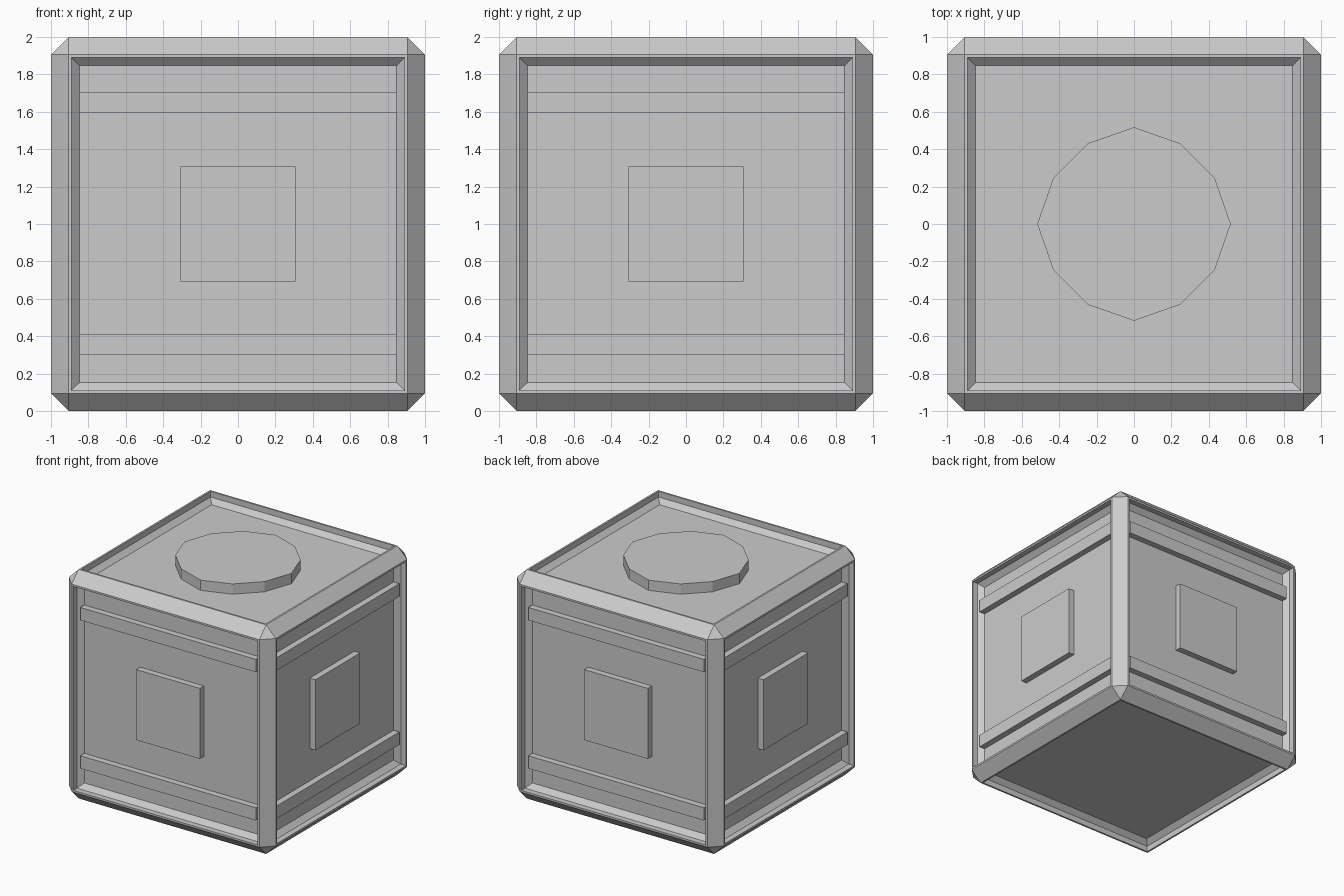
import bpy, bmesh, math
from mathutils import Matrix, Vector

if "Cube" in bpy.data.objects:
    bpy.data.objects.remove(bpy.data.objects["Cube"])

BEVEL, PANEL, PROUD = 0.094, 0.91, 0.965   # edge chamfer, panel plane, raised plane


def finish(bm, name):
    bmesh.ops.recalc_face_normals(bm, faces=bm.faces)
    mesh = bpy.data.meshes.new(name)
    bm.to_mesh(mesh)
    bm.free()
    obj = bpy.data.objects.new(name, mesh)
    bpy.context.collection.objects.link(obj)
    return obj


def side_plate(name, width, height, z, angle):
    """Box standing proud of the front panel, turned about z to another side."""
    depth = PROUD - PANEL
    bm = bmesh.new()
    bmesh.ops.create_cube(bm, size=1)
    m = (Matrix.Rotation(angle, 4, 'Z')
         @ Matrix.Translation((0, -(PANEL + PROUD) / 2, z))
         @ Matrix.Diagonal((width, depth, height, 1)))
    bmesh.ops.transform(bm, matrix=m, verts=bm.verts)
    return finish(bm, name)


# Crate body: chamfered cube with a stepped recess in every side
bm = bmesh.new()
bmesh.ops.create_cube(bm, size=2, matrix=Matrix.Translation((0, 0, 1)))
bmesh.ops.bevel(bm, geom=bm.edges[:], offset=BEVEL, segments=1,
                profile=0.5, affect='EDGES')
panels = [f for f in bm.faces if f.calc_area() > 1]
for thickness, depth in ((0.016, 0), (0, -0.05), (0.042, -0.04)):
    bmesh.ops.inset_individual(bm, faces=panels, thickness=thickness,
                               depth=depth, use_even_offset=True)
finish(bm, "crate_body")

# Two slats and a square plate on each of the four sides
for i, side in enumerate(("front", "right", "back", "left")):
    angle = i * math.pi / 2
    side_plate(side + "_lower_slat", 1.696, 0.112, 0.355, angle)
    side_plate(side + "_upper_slat", 1.696, 0.112, 1.65, angle)
    side_plate(side + "_square_plate", 0.616, 0.616, 1.0, angle)

# Twelve-sided lid disc on top, slightly longer on the axes
bm = bmesh.new()
ring = []
for i in range(12):
    r = 0.517 if i % 3 == 0 else 0.497
    a = i * math.pi / 6
    ring.append(bm.verts.new((r * math.cos(a), r * math.sin(a), 1 + PANEL)))
face = bm.faces.new(ring)
top = bmesh.ops.extrude_face_region(bm, geom=[face], use_keep_orig=True)
bmesh.ops.translate(bm, vec=Vector((0, 0, 0.09)),
                    verts=[v for v in top["geom"] if isinstance(v, bmesh.types.BMVert)])
finish(bm, "lid_disc")
